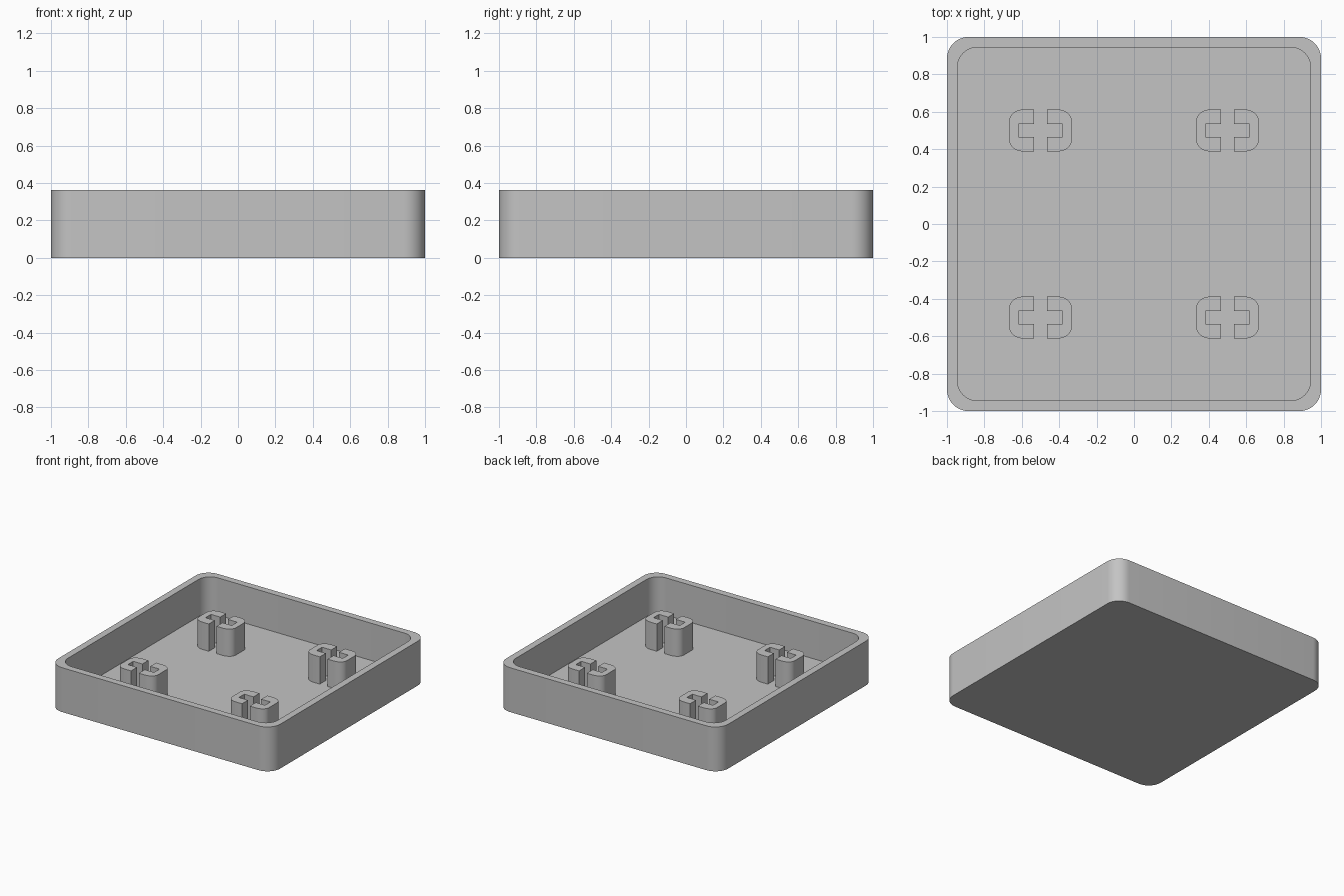
import bpy, bmesh, math

if "Cube" in bpy.data.objects:
    bpy.data.objects.remove(bpy.data.objects["Cube"])

HEIGHT, WALL, FLOOR, STEM_TOP = 0.361, 0.056, 0.058, 0.28
STEM_X, STEM_Y = 0.167, 0.112      # half size of a stem
SLOT, SLOT_END = 0.035, 0.118      # half width and half length of the cross slot

grey = bpy.data.materials.new("plain grey")
grey.use_nodes = True
colour = (0.55, 0.55, 0.55, 1)
grey.diffuse_color = colour
grey.node_tree.nodes["Principled BSDF"].inputs["Base Color"].default_value = colour


def corner(cx, cy, rx, ry, start, steps):
    """Points of a quarter arc, counter-clockwise from the start angle."""
    angles = [start + math.pi / 2 * i / steps for i in range(steps + 1)]
    return [(cx + rx * math.cos(a), cy + ry * math.sin(a)) for a in angles]


def rounded_square(half, r):
    c = half - r
    signs = [(1, 1), (-1, 1), (-1, -1), (1, -1)]
    return [p for i, (sx, sy) in enumerate(signs)
            for p in corner(c * sx, c * sy, r, r, i * math.pi / 2, 10)]


def add_loft(name, rings):
    """Closed solid through equal-sized rings of (profile, height), capped at both ends."""
    bm = bmesh.new()
    loops = [[bm.verts.new((x, y, z)) for x, y in prof] for prof, z in rings]
    for a, b in zip(loops, loops[1:]):
        for i in range(len(a)):
            j = (i + 1) % len(a)
            bm.faces.new((a[i], a[j], b[j], b[i]))
    bm.faces.new(loops[0][::-1])
    bm.faces.new(loops[-1])
    bmesh.ops.recalc_face_normals(bm, faces=bm.faces)
    mesh = bpy.data.meshes.new(name)
    bm.to_mesh(mesh)
    bm.free()
    mesh.materials.append(grey)
    obj = bpy.data.objects.new(name, mesh)
    bpy.context.collection.objects.link(obj)
    bpy.ops.object.select_all(action="DESELECT")
    obj.select_set(True)
    bpy.context.view_layer.objects.active = obj
    bpy.ops.object.shade_smooth_by_angle(angle=math.radians(35))
    return obj


# Open tray: outer wall, rim, inner wall and floor
outer = rounded_square(1, 0.115)
inner = rounded_square(1 - WALL, 0.105)
add_loft("tray", [(outer, 0), (outer, HEIGHT), (inner, HEIGHT), (inner, FLOOR)])

# C-shaped stem half, opening towards the stem centre
rx, ry = 0.075, 0.06
half_profile = ([(SLOT, -STEM_Y)]
                + corner(STEM_X - rx, ry - STEM_Y, rx, ry, -math.pi / 2, 8)
                + corner(STEM_X - rx, STEM_Y - ry, rx, ry, 0, 8)
                + [(SLOT, STEM_Y), (SLOT, SLOT), (SLOT_END, SLOT),
                   (SLOT_END, -SLOT), (SLOT, -SLOT)])

# Four stems, each of two mirrored halves
for depth, y in (("front", -0.5), ("back", 0.5)):
    for side, x in (("right", -0.5), ("left", 0.5)):
        for half, s in (("right", -1), ("left", 1)):
            prof = [(x + s * px, y + py) for px, py in half_profile]
            add_loft(f"{depth}_{side}_stem_{half}_half",
                     [(prof, FLOOR - 0.01), (prof, STEM_TOP)])
